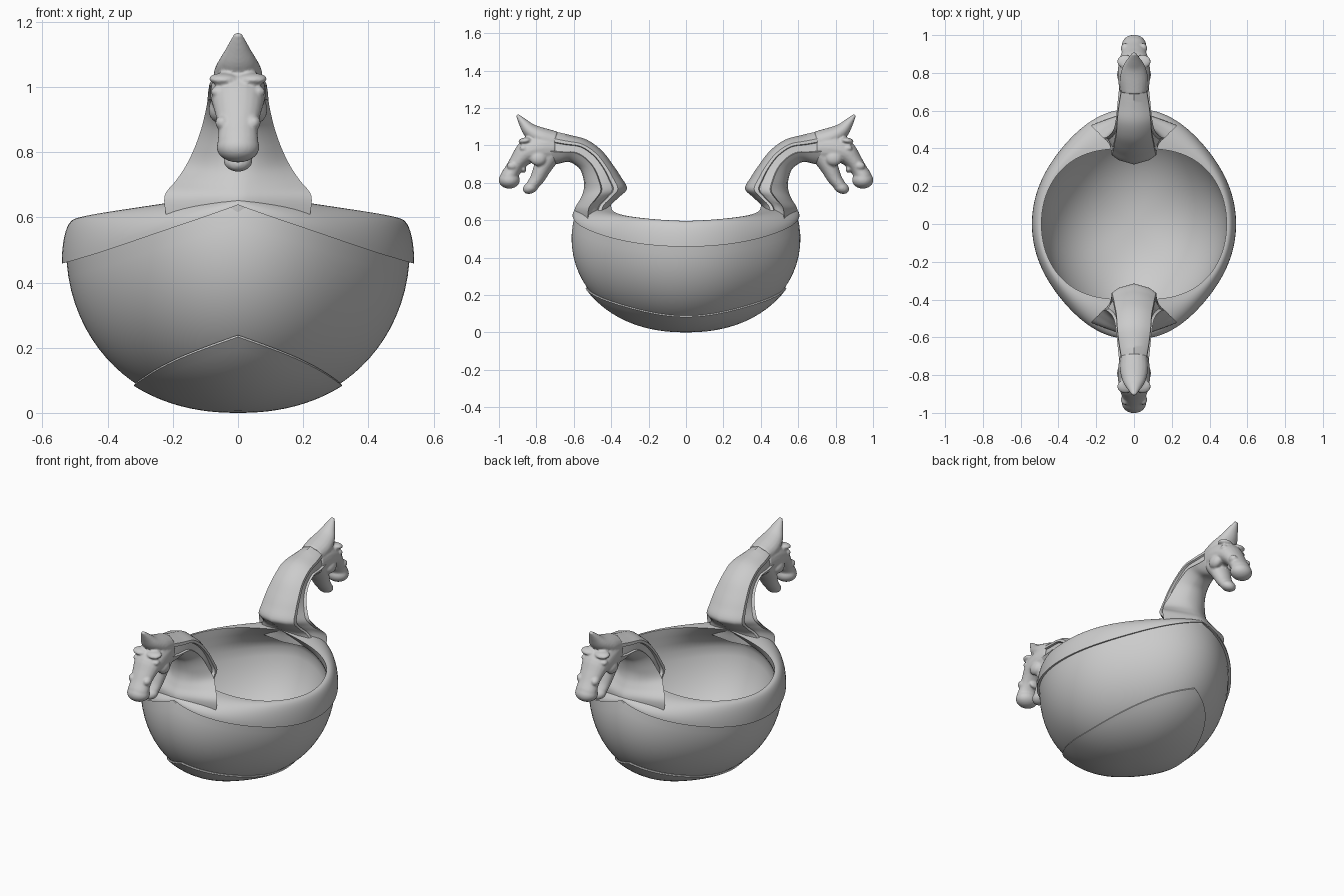
import bpy, bmesh, math
from mathutils import Vector, Matrix

if "Cube" in bpy.data.objects:
    bpy.data.objects.remove(bpy.data.objects["Cube"])


def finish(name, bm, angle=40):
    bmesh.ops.remove_doubles(bm, verts=bm.verts, dist=1e-5)
    bmesh.ops.recalc_face_normals(bm, faces=bm.faces)
    me = bpy.data.meshes.new(name)
    bm.to_mesh(me)
    bm.free()
    ob = bpy.data.objects.new(name, me)
    bpy.context.collection.objects.link(ob)
    bpy.ops.object.select_all(action='DESELECT')
    ob.select_set(True)
    bpy.context.view_layer.objects.active = ob
    bpy.ops.object.shade_smooth_by_angle(angle=math.radians(angle))
    return ob


def skin(bm, rings, closed_path=False, caps=False):
    """Bridge a list of closed rings of points with quads."""
    vs = [[bm.verts.new(p) for p in r] for r in rings]
    n, m = len(vs), len(vs[0])
    for i in range(n if closed_path else n - 1):
        a, b = vs[i], vs[(i + 1) % n]
        for j in range(m):
            k = (j + 1) % m
            bm.faces.new((a[j], a[k], b[k], b[j]))
    if caps:
        bm.faces.new(vs[0])
        bm.faces.new(vs[-1])


def spline(rows, sub=5):
    """Catmull-Rom through rows of numbers."""
    out = []
    P = [rows[0]] + list(rows) + [rows[-1]]
    for i in range(1, len(P) - 2):
        for s in range(sub):
            t = s / sub
            out.append([0.5 * (2 * b + (c - a) * t + (2 * a - 5 * b + 4 * c - d) * t * t
                               + (3 * b - a - 3 * c + d) * t ** 3)
                        for a, b, c, d in zip(*P[i - 1:i + 3])])
    return out + [list(rows[-1])]


# ---- bowl shape: pointed round plan, full belly
def t_of(th):
    return math.asin(min(1, abs(math.sin(th)))) / (math.pi / 2)


def plan(th):
    return 0.527 + 0.085 * abs(math.sin(th)) ** 6


def belly(z):
    z = max(z, 0)
    return max(0, 1 - (1 - z / 0.5) ** 2) ** 0.45


def revolve(name, section, angle):
    bm = bmesh.new()
    N = 128
    cols = [section(2 * math.pi * i / N) for i in range(N)]
    rings = [[(c[j][0] * math.cos(2 * math.pi * i / N), c[j][0] * math.sin(2 * math.pi * i / N), c[j][1])
              for i, c in enumerate(cols)] for j in range(len(cols[0]))]
    skin(bm, rings)
    bmesh.ops.remove_doubles(bm, verts=bm.verts, dist=1e-5)
    bmesh.ops.dissolve_degenerate(bm, dist=1e-5, edges=bm.edges)
    return finish(name, bm, angle)


def bowl_section(th):
    t, ro = t_of(th), plan(th)
    ze, zr = 0.462 + 0.18 * t ** 2, 0.6 + 0.085 * t ** 1.5
    rin = 0.49 - 0.09 * math.sin(th) ** 4
    pts = []
    for i in range(21):                       # outer belly
        p = i / 20
        z = ze * p * p
        pts.append((ro * belly(z), z + 0.006 * (1 - p)))
    rb = ro * belly(ze) + 0.015
    for i in range(13):                       # overhanging rim band
        a = i / 12 * math.pi / 2
        pts.append((rin + (rb - rin) * max(0, math.cos(a)) ** 0.75, ze - 0.004 + (zr - ze) * math.sin(a)))
    for i in range(1, 21):                    # hollow inside
        q = 1 - (1 - i / 20) ** 2
        z = zr + (0.045 - zr) * q
        w = min(1, (zr - z) / 0.16)
        w = w * w * (3 - 2 * w)
        pts.append((rin * (1 - w) + w * 0.93 * ro * belly(z - 0.045), z))
    return pts


def foot_section(th):
    ro, ze = plan(th), 0.083 + 0.15 * t_of(th) ** 2
    pts = []
    for i in range(13):
        p = i / 12
        z = ze * p * p
        pts.append((ro * belly(z) + 0.011 * p, z))
    r = pts[-1][0]
    return pts + [(r - 0.003, ze + 0.006), (r - 0.03, ze + 0.004)]


revolve("bowl", bowl_section, 50)
revolve("foot_plate", foot_section, 40)

# ---- necks: throat y,z / mane y,z / throat half width / mane half width
stations = spline([
    (-.595, .60, -.42, .60, .22, .19),
    (-.595, .66, -.405, .675, .225, .15),
    (-.57, .705, -.355, .725, .19, .125),
    (-.55, .75, -.315, .770, .16, .12),
    (-.545, .80, -.35, .835, .133, .112),
    (-.56, .86, -.39, .895, .112, .105),
    (-.585, .89, -.45, .972, .10, .095),
    (-.63, .912, -.53, 1.03, .092, .09),
    (-.69, .90, -.62, 1.055, .085, .08),
    (-.75, .90, -.71, 1.075, .075, .065),
    (-.79, .93, -.79, 1.08, .05, .045)])


def neck_ring(s, k):
    fy, fz, by, bz, hf, hm = s
    e = 0.9 - 0.45 * min(1, k * 2.5)
    half = [(u, hf * (u / 0.40) ** e) for u in (0, .03, .08, .16, .27, .40)]
    half += [(.425, .87 * (hf * .95 + hm * .05)), (.55, .87 * (hf + hm) / 2), (.665, .87 * hm),
             (.69, hm), (.79, .98 * hm), (.90, .68 * hm), (1, 0)]
    full = half + [(u, -w) for u, w in half[-2:0:-1]]
    return [(w, fy + (by - fy) * u, fz + (bz - fz) * u) for u, w in full]


def mirror_y(ob):
    m = ob.modifiers.new("other_end", 'MIRROR')
    m.use_axis = (False, True, False)
    m.use_clip = False
    m.use_mirror_merge = False


bm = bmesh.new()
skin(bm, [neck_ring(s, i / len(stations)) for i, s in enumerate(stations)], caps=True)
mirror_y(finish("necks", bm, 35))

# ---- heads: tapered tubes and bumps fused together
bm = bmesh.new()


def tube(rows):
    pts = spline(rows, 4)
    rings = []
    for i, (y, z, r, w) in enumerate(pts):
        a, b = pts[max(0, i - 1)], pts[min(len(pts) - 1, i + 1)]
        d = Vector((b[0] - a[0], b[1] - a[1])).normalized()
        rings.append([(w * math.cos(q), y - d.y * r * math.sin(q), z + d.x * r * math.sin(q))
                      for q in (2 * math.pi * k / 20 for k in range(20))])
    skin(bm, rings, caps=True)


def ball(x, y, z, sx, sy, sz, tilt=0):
    for s in ((1, -1) if x else (1,)):
        M = (Matrix.Translation((s * x, y, z)) @ Matrix.Rotation(tilt, 4, 'X')
             @ Matrix.Diagonal((sx, sy, sz, 1)))
        bmesh.ops.create_icosphere(bm, subdivisions=3, radius=1, matrix=M)


# skull and upper jaw
tube([(-.70, .985, .08, .075), (-.77, .985, .09, .085), (-.845, .965, .068, .083), (-.893, .918, .048, .07),
      (-.925, .87, .043, .06), (-.95, .825, .046, .062), (-.965, .80, .03, .045)])
# lower jaw
tube([(-.73, .95, .06, .07), (-.765, .885, .048, .062), (-.797, .82, .038, .05),
      (-.828, .782, .030, .043), (-.845, .77, .018, .03)])
# pointed forelock
tube([(-.70, 1.02, .055, .07), (-.77, 1.04, .055, .075), (-.83, 1.075, .042, .06),
      (-.868, 1.118, .026, .036), (-.903, 1.163, .008, .012)])
ball(0, -.945, .815, .066, .057, .047)            # snout tip
ball(0, -.83, .775, .045, .045, .032, .5)         # chin
ball(.045, -.86, 1.025, .045, .036, .017, .15)    # brows
ball(.062, -.868, .985, .022, .022, .016)         # eyes
ball(.06, -.79, .93, .03, .045, .04)              # cheeks
ball(.048, -.93, .89, .022, .028, .022)           # nostrils
ball(0, -.868, .872, .04, .014, .02)              # teeth
heads = finish("heads", bm)
rm = heads.modifiers.new("fuse", 'REMESH')
rm.mode = 'VOXEL'
rm.voxel_size = 0.006
rm.use_smooth_shade = True
sm = heads.modifiers.new("soften", 'SMOOTH')
sm.factor = 0.5
sm.iterations = 4
mirror_y(heads)
